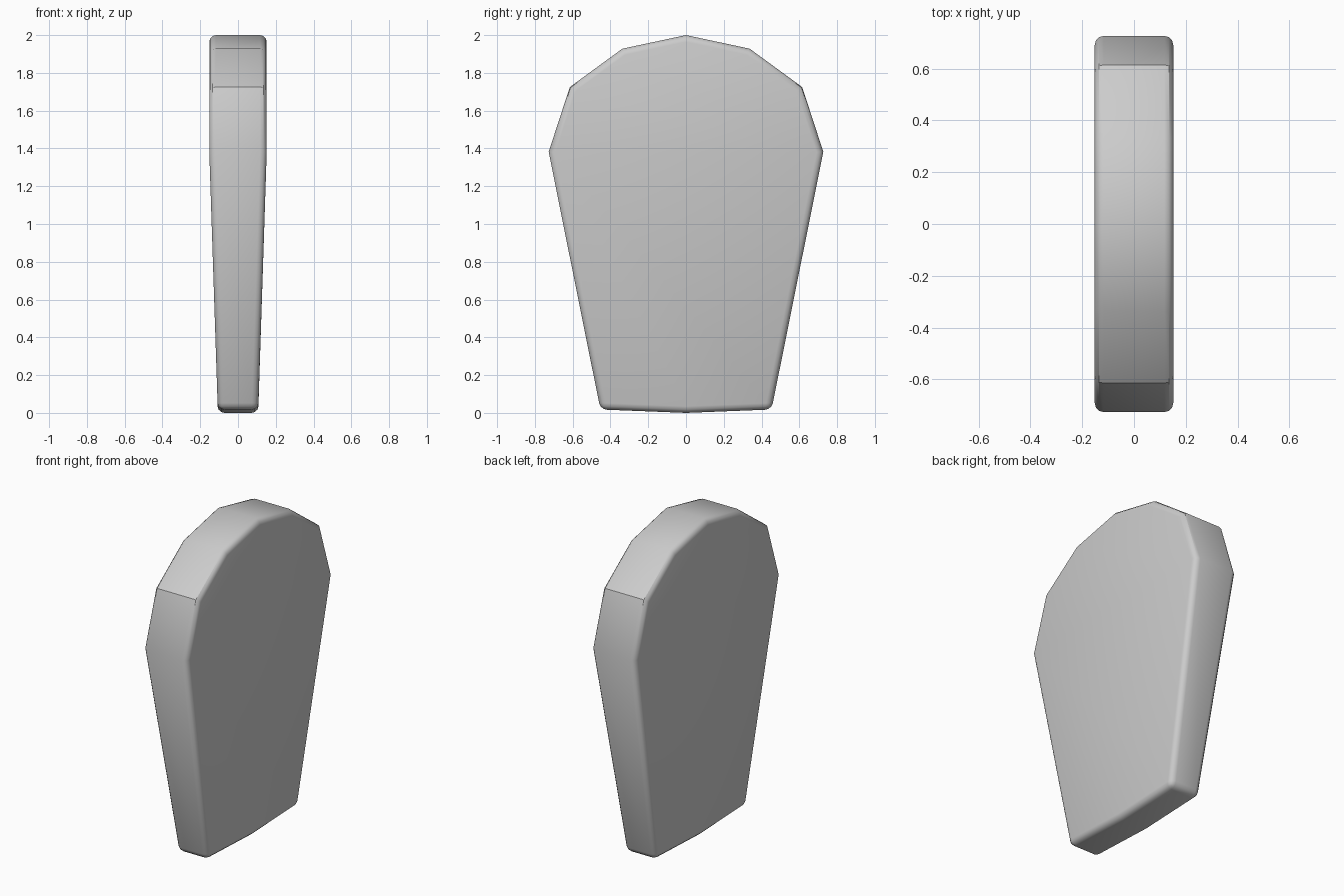
import bpy, bmesh

if "Cube" in bpy.data.objects:
    bpy.data.objects.remove(bpy.data.objects["Cube"])

# Half outline of the slab: (y, z, half thickness), top centre to bottom centre
half = [(0, 2.0, 0.152), (0.337, 1.928, 0.152), (0.615, 1.725, 0.152),
        (0.727, 1.382, 0.152), (0.453, 0.018, 0.107), (0, 0.0, 0.107)]
outline = half + [(-y, z, t) for y, z, t in half[-2:0:-1]]
n = len(outline)

bm = bmesh.new()
right = [bm.verts.new((t, y, z)) for y, z, t in outline]
left = [bm.verts.new((-t, y, z)) for y, z, t in outline]

# Broad faces: flat upper part and tapering lower part on each side
for side in (right, left):
    bm.faces.new([side[i] for i in (7, 8, 9, 0, 1, 2, 3)])
    bm.faces.new([side[i] for i in (3, 4, 5, 6, 7)])

# Rim faces
for i in range(n):
    j = (i + 1) % n
    bm.faces.new((right[i], right[j], left[j], left[i]))
bmesh.ops.recalc_face_normals(bm, faces=bm.faces)

# Round the two rims and the two bottom corners
edges = [bm.edges.get((s[i], s[(i + 1) % n])) for s in (right, left) for i in range(n)]
edges += [bm.edges.get((right[i], left[i])) for i in (4, 6)]
bmesh.ops.bevel(bm, geom=edges, offset=0.035, offset_type='OFFSET',
                segments=3, profile=0.5, affect='EDGES', clamp_overlap=True)

mesh = bpy.data.meshes.new("rounded_slab")
bm.to_mesh(mesh)
bm.free()
slab = bpy.data.objects.new("rounded_slab", mesh)
bpy.context.collection.objects.link(slab)
bpy.context.view_layer.objects.active = slab
slab.select_set(True)
bpy.ops.object.shade_smooth_by_angle()
